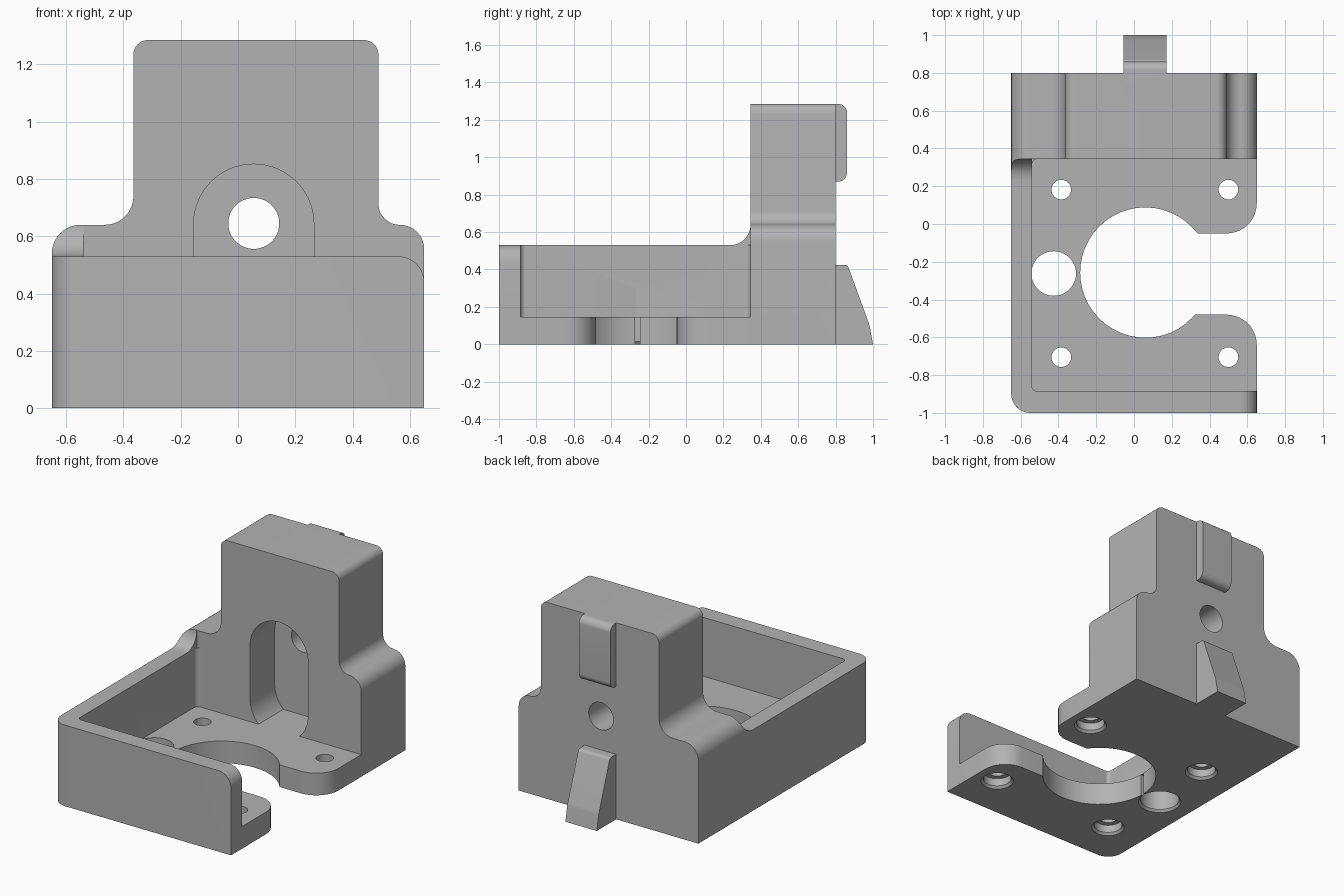
import bpy, bmesh, math
from mathutils import Vector

if "Cube" in bpy.data.objects:
    bpy.data.objects.remove(bpy.data.objects["Cube"])

grey = bpy.data.materials.new("plain grey")
grey.use_nodes = True
grey.diffuse_color = (0.45, 0.45, 0.45, 1)
grey.node_tree.nodes["Principled BSDF"].inputs["Base Color"].default_value = (0.45, 0.45, 0.45, 1)


def rounded(corners, steps=10):
    """Outline from (u, v, radius) corners, each one filleted."""
    out = []
    for i, (u, v, r) in enumerate(corners):
        p = Vector((u, v))
        if r == 0:
            out.append(p)
            continue
        a = (Vector(corners[i - 1][:2]) - p).normalized()
        b = (Vector(corners[(i + 1) % len(corners)][:2]) - p).normalized()
        half = a.angle(b) / 2
        centre = p + (a + b).normalized() * (r / math.sin(half))
        start = p + a * (r / math.tan(half)) - centre
        end = p + b * (r / math.tan(half)) - centre
        turn = math.atan2(start.x * end.y - start.y * end.x, start.dot(end))
        for k in range(steps + 1):
            t = turn * k / steps
            c, s = math.cos(t), math.sin(t)
            out.append(centre + Vector((start.x * c - start.y * s, start.x * s + start.y * c)))
    return out


def prism(name, corners, axis, low, high):
    """Extrude an outline along an axis; the outline uses the other two axes in order."""
    place = {"x": lambda u, v, w: (w, u, v),
             "y": lambda u, v, w: (u, w, v),
             "z": lambda u, v, w: (u, v, w)}[axis]
    bm = bmesh.new()
    face = bm.faces.new([bm.verts.new(place(p.x, p.y, low)) for p in rounded(corners)])
    moved = bmesh.ops.extrude_face_region(bm, geom=[face], use_keep_orig=True)
    verts = [g for g in moved["geom"] if isinstance(g, bmesh.types.BMVert)]
    bmesh.ops.translate(bm, verts=verts, vec=Vector(place(0, 0, high - low)))
    bmesh.ops.recalc_face_normals(bm, faces=bm.faces)
    return finish(name, bm)


def finish(name, bm):
    mesh = bpy.data.meshes.new(name)
    bm.to_mesh(mesh)
    bm.free()
    mesh.materials.append(grey)
    obj = bpy.data.objects.new(name, mesh)
    bpy.context.collection.objects.link(obj)
    return obj


def drill(name, location, r1, r2, low, high, axis="z"):
    """Cylinder or cone between two levels along z or y."""
    bm = bmesh.new()
    bmesh.ops.create_cone(bm, cap_ends=True, segments=48, radius1=r1, radius2=r2, depth=high - low)
    mid = (low + high) / 2
    for v in bm.verts:
        x, y, z = v.co
        if axis == "z":
            v.co = (x + location[0], y + location[1], z + mid)
        else:
            v.co = (x + location[0], z + mid, y + location[1])
    bmesh.ops.recalc_face_normals(bm, faces=bm.faces)
    return finish(name, bm)


def combine(target, other, operation):
    mod = target.modifiers.new("combine", "BOOLEAN")
    mod.operation, mod.solver, mod.object = operation, "EXACT", other
    graph = bpy.context.evaluated_depsgraph_get()
    graph.update()
    mesh = bpy.data.meshes.new_from_object(target.evaluated_get(graph))
    target.modifiers.clear()
    target.data = mesh
    bpy.data.objects.remove(other)


# Upright block with stepped, rounded shoulders
shape = [(-.65, 0, 0), (.65, 0, 0), (.65, .64, .085), (.49, .64, .074), (.49, 1.285, .05),
         (-.365, 1.285, .05), (-.365, .64, .1), (-.65, .64, .1)]
bracket = prism("motor_bracket", shape, "y", .345, .8)

# Arched recess in the front of the block
combine(bracket, prism("recess", [(-.155, .085, .209), (.265, .085, .209),
                                  (.265, .852, .209), (-.155, .852, .209)], "y", .2, .6), "DIFFERENCE")

# Floor plate with a side opening
floor = [(-.65, -1, .1), (.65, -1, 0), (.65, -.48, .16), (.1, -.48, 0),
         (.1, -.05, 0), (.65, -.05, .16), (.65, .7, 0), (-.65, .7, 0)]
combine(bracket, prism("floor", floor, "z", 0, .145), "UNION")

# Front and left walls, the free end rounded on top
walls = [(-.65, -1, .1), (.65, -1, 0), (.65, -.885, 0), (-.54, -.885, .025),
         (-.54, .345, .03), (-.5, .345, 0), (-.5, .4, 0), (-.65, .4, 0)]
wall = prism("walls", walls, "z", 0, .53)
combine(wall, prism("wall_round", [(-.8, -.1, 0), (.65, -.1, 0), (.65, .53, .09), (-.8, .53, 0)],
                    "y", -1.2, .6), "INTERSECT")
combine(bracket, wall, "UNION")

# Curved blend from the left wall up to the block
blend = prism("blend", [(.1, .4, 0), (.4, .4, 0), (.4, .64, 0), (.345, .64, 0),
                        (.345, .53, .109), (.1, .53, 0)], "x", -.65, -.54)
combine(blend, prism("blend_limit", shape, "y", 0, .5), "INTERSECT")
combine(bracket, blend, "UNION")

# Rear guide keys
key = [(.7, .87, 0), (.86, .87, .045), (.86, 1.285, .045), (.7, 1.285, 0)]
combine(bracket, prism("upper_key", key, "x", -.055, .172), "UNION")
wedge = [(.7, 0, 0), (1, 0, 0), (.98, .105, .15), (.864, .425, .025), (.7, .425, 0)]
combine(bracket, prism("lower_key", wedge, "x", -.055, .172), "UNION")

# Large round opening, cable hole and the slit joining them
cuts = [drill("main_bore", (.06, -.257), .345, .345, -.1, .3),
        drill("side_bore", (-.425, -.262), .118, .118, -.1, .3),
        drill("side_chamfer", (-.425, -.262), .138, .118, -.01, .015),
        prism("slit", [(-.35, -.274, 0), (-.2, -.274, 0), (-.2, -.247, 0), (-.35, -.247, 0)], "z", -.1, .144)]

# Four screw holes, counterbored from below
for x in (-.385, .5):
    for y in (.182, -.705):
        cuts += [drill("screw_hole", (x, y), .052, .052, -.1, .3),
                 drill("screw_head", (x, y), .085, .085, -.1, .065),
                 drill("screw_chamfer", (x, y), .108, .085, -.01, .015)]

# Hole through the block, chamfered on the recess side
cuts += [drill("shaft_hole", (.055, .645), .089, .089, .4, 1, "y"),
         drill("shaft_chamfer", (.055, .645), .109, .089, .595, .62, "y")]
for cutter in cuts:
    combine(bracket, cutter, "DIFFERENCE")

bracket.data.materials.clear()
bracket.data.materials.append(grey)
bpy.ops.object.select_all(action="DESELECT")
bracket.select_set(True)
bpy.context.view_layer.objects.active = bracket
bpy.ops.object.shade_smooth_by_angle(angle=math.radians(30))
